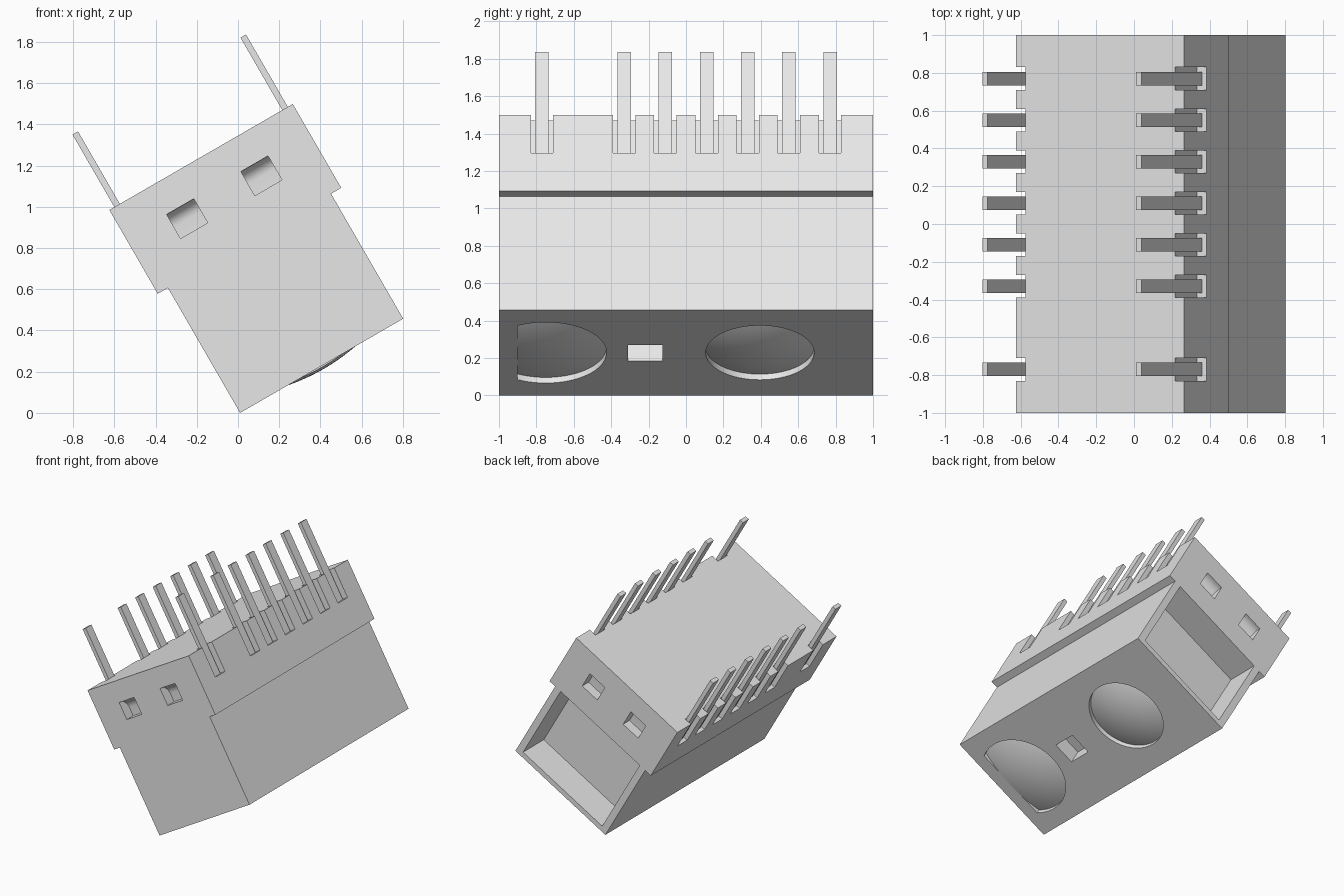
import bpy, bmesh, math
from mathutils import Matrix, Vector

if "Cube" in bpy.data.objects:
    bpy.data.objects.remove(bpy.data.objects["Cube"])

W = 0.914            # body width
MID = W / 2          # centre line of the body
HEAD = 1.17          # top of the head
TILT = Matrix.Translation((0.01, 0, 0)) @ Matrix.Rotation(math.radians(-30), 4, 'Y')
PIN_ROWS = (-0.77, -0.33, -0.11, 0.11, 0.33, 0.55, 0.77)

grey = bpy.data.materials.new("light grey")
grey.use_nodes = True
grey.diffuse_color = (0.8, 0.8, 0.8, 1)
grey.node_tree.nodes["Principled BSDF"].inputs["Base Color"].default_value = (0.8, 0.8, 0.8, 1)


def prism(bm, points, direction):
    """Extrude a closed outline along a direction."""
    face = bm.faces.new([bm.verts.new(p) for p in points])
    out = bmesh.ops.extrude_face_region(bm, geom=[face])
    moved = [g for g in out["geom"] if isinstance(g, bmesh.types.BMVert)]
    bmesh.ops.translate(bm, verts=moved, vec=direction)


def box(bm, x, y, z):
    outline = [(x[0], y[0], z[0]), (x[1], y[0], z[0]), (x[1], y[1], z[0]), (x[0], y[1], z[0])]
    prism(bm, outline, (0, 0, z[1] - z[0]))


def finish(bm, name):
    bmesh.ops.recalc_face_normals(bm, faces=bm.faces)
    mesh = bpy.data.meshes.new(name)
    bm.to_mesh(mesh)
    bm.free()
    mesh.materials.append(grey)
    obj = bpy.data.objects.new(name, mesh)
    bpy.context.collection.objects.link(obj)
    obj.matrix_world = TILT
    return obj


def smooth(obj):
    bpy.ops.object.select_all(action='DESELECT')
    obj.select_set(True)
    bpy.context.view_layer.objects.active = obj
    bpy.ops.object.shade_smooth_by_angle(angle=math.radians(30))


def trim(bm, y):
    """Cut away everything beyond the plane at y."""
    geom = bm.verts[:] + bm.edges[:] + bm.faces[:]
    cut = bmesh.ops.bisect_plane(bm, geom=geom, plane_co=(0, y, 0),
                                 plane_no=(0, -1, 0), clear_outer=True)
    return [e for e in cut["geom_cut"] if isinstance(e, bmesh.types.BMEdge)]


# Housing: narrow body under a wider head
bm = bmesh.new()
lip, step = 0.057, 0.70
outline = [(0, 0), (W, 0), (W, step), (W + lip, step), (W + lip, HEAD),
           (-lip, HEAD), (-lip, step), (0, step)]
prism(bm, [(x, -1, z) for x, z in outline], (0, 2, 0))
housing = finish(bm, "housing")

# Cutters for the openings
bm = bmesh.new()
for y in PIN_ROWS:                       # pin slots on both long sides
    box(bm, (W, 1.1), (y - 0.06, y + 0.06), (0.935, 1.3))
    box(bm, (-0.2, 0), (y - 0.06, y + 0.06), (0.935, 1.3))
for end in (-1, 1):                      # dimples with a rounded ceiling
    arc = [(0.99 - 0.07 * math.cos(a), 0.942 + 0.07 * math.sin(a))
           for a in [math.pi / 2 * i / 8 for i in range(9)]]
    shape = [(1.05, 0.877), (0.92, 0.877)] + arc + [(1.05, 1.012)]
    for x in (MID - 0.284, MID + 0.132):
        prism(bm, [(x, end * y, z) for y, z in shape], (0.152, 0, 0))
box(bm, (0.055, W - 0.055), (0.74, 1.1), (0.04, step))    # end recess
box(bm, (0.367, 0.537), (-0.31, -0.125), (-0.1, 0.12))    # bottom notch
cutters = [finish(bm, "opening_cutter")]

# Round sockets in the bottom, each with a shallow dome inside
DEPTH, BULGE, SEG = 0.035, 0.018, 64
for side, cy, radius, flat in (("back", 0.395, 0.29, None), ("front", -0.75, 0.325, -0.9)):
    bm = bmesh.new()
    bmesh.ops.create_cone(bm, cap_ends=True, segments=SEG, radius1=radius, radius2=radius,
                          depth=0.2, matrix=Matrix.Translation((MID, cy, DEPTH - 0.1)))
    if flat is not None:
        bmesh.ops.holes_fill(bm, edges=trim(bm, flat))
    cutters.append(finish(bm, side + "_socket_cutter"))

    bm = bmesh.new()
    curve = (DEPTH + BULGE) / radius ** 2
    tip = bm.verts.new((MID, cy, -BULGE))
    last = None
    for k in range(1, 14):
        r = radius * 1.02 * k / 13
        ring = [bm.verts.new((MID + r * math.cos(t), cy + r * math.sin(t), curve * r * r - BULGE))
                for t in [math.tau * i / SEG for i in range(SEG)]]
        for i in range(SEG):
            j = (i + 1) % SEG
            bm.faces.new((last[i], last[j], ring[j], ring[i]) if last else (tip, ring[j], ring[i]))
        last = ring
    bm.faces.new(last)                   # flat hidden base
    if flat is not None:
        bmesh.ops.holes_fill(bm, edges=trim(bm, flat))
    smooth(finish(bm, side + "_dome"))

# Carve the housing and drop the cutters
for cutter in cutters:
    cutter.hide_render = True
    mod = housing.modifiers.new(cutter.name, 'BOOLEAN')
    mod.operation = 'DIFFERENCE'
    mod.solver = 'EXACT'
    mod.object = cutter
bpy.context.view_layer.update()
carved = bpy.data.meshes.new_from_object(
    housing.evaluated_get(bpy.context.evaluated_depsgraph_get()))
housing.modifiers.clear()
housing.data = carved
for cutter in cutters:
    bpy.data.objects.remove(cutter)
smooth(housing)

# Pins standing in the slots
for name, x in (("left_pin", W - 0.002), ("right_pin", -0.029)):
    for i, y in enumerate(PIN_ROWS):
        bm = bmesh.new()
        box(bm, (x, x + 0.031), (y - 0.036, y + 0.036), (0.934, 1.576))
        finish(bm, f"{name}_{i + 1}")
